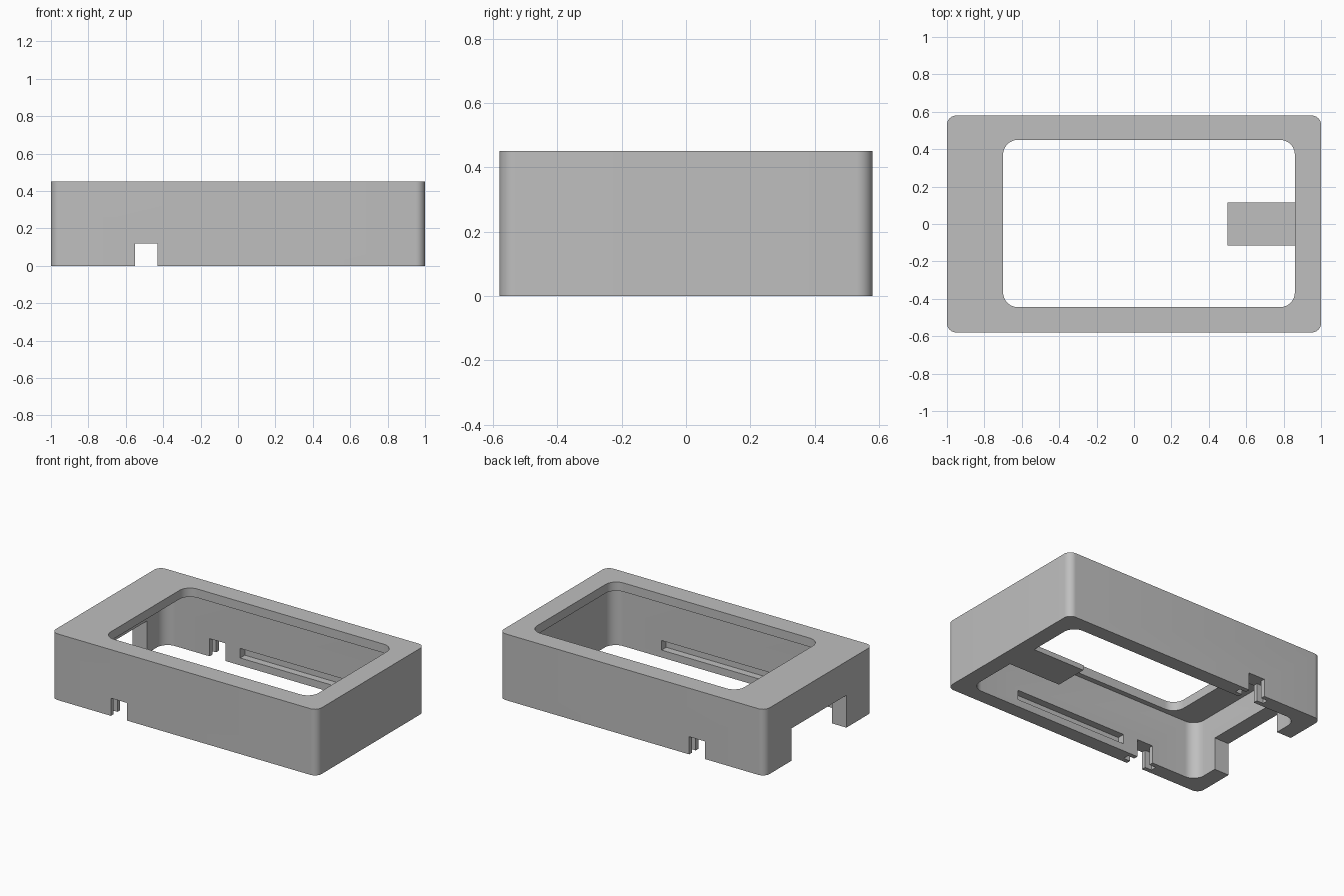
import bpy, bmesh, math

if "Cube" in bpy.data.objects:
    bpy.data.objects.remove(bpy.data.objects["Cube"])

grey = bpy.data.materials.new("light_grey")
grey.diffuse_color = (0.52, 0.52, 0.52, 1)
grey.use_nodes = True
grey.node_tree.nodes["Principled BSDF"].inputs["Base Color"].default_value = grey.diffuse_color


def block(name, x0, x1, y0, y1, z0, z1, r=0.0, segs=10):
    """Upright block with optional rounded vertical corners."""
    pts = []
    for cx, cy, a in ((x1 - r, y1 - r, 0), (x0 + r, y1 - r, 90),
                      (x0 + r, y0 + r, 180), (x1 - r, y0 + r, 270)):
        for i in range(segs + 1 if r else 1):
            t = math.radians(a + 90 * i / segs)
            pts.append((cx + r * math.cos(t), cy + r * math.sin(t)))
    bm = bmesh.new()
    face = bm.faces.new([bm.verts.new((x, y, z0)) for x, y in pts])
    ext = bmesh.ops.extrude_face_region(bm, geom=[face])
    top = [v for v in ext["geom"] if isinstance(v, bmesh.types.BMVert)]
    bmesh.ops.translate(bm, verts=top, vec=(0, 0, z1 - z0))
    bmesh.ops.recalc_face_normals(bm, faces=bm.faces)
    me = bpy.data.meshes.new(name)
    bm.to_mesh(me)
    bm.free()
    me.materials.append(grey)
    ob = bpy.data.objects.new(name, me)
    bpy.context.collection.objects.link(ob)
    return ob


# Outer case body
case = block("case_shell", -1, 1, -0.58, 0.58, 0, 0.45, 0.05)

# Hollow inside, lid window and cable opening in the left wall
cutters = [
    block("cavity_cutter", -0.89, 0.89, -0.48, 0.48, -0.1, 0.39, 0.08),
    block("window_cutter", -0.70, 0.86, -0.445, 0.45, 0.3, 0.6, 0.08),
    block("cable_cutter", -1.1, -0.8, -0.295, 0.295, -0.1, 0.22),
]
# Side wall cuts, the same at front and back
for s, side in ((-1, "front"), (1, "back")):
    def wall(name, x0, x1, ya, yb, z0, z1):
        y0, y1 = sorted((s * ya, s * yb))
        cutters.append(block(f"{side}_{name}_cutter", x0, x1, y0, y1, z0, z1))
    wall("notch", -0.55, -0.43, 0.40, 0.70, -0.1, 0.12)      # through notch
    wall("clip_slot", -0.60, -0.38, 0.51, 0.55, -0.1, 0.12)  # wider slot inside the wall
    wall("groove", -0.32, 0.52, 0.40, 0.53, 0.05, 0.115)     # long inner groove

for c in cutters:
    m = case.modifiers.new(c.name, "BOOLEAN")
    m.operation, m.solver, m.object = "DIFFERENCE", "EXACT", c

# Bake the cuts and remove the cutters
bpy.context.view_layer.update()
dg = bpy.context.evaluated_depsgraph_get()
case_mesh = bpy.data.meshes.new_from_object(case.evaluated_get(dg))
case.modifiers.clear()
case.data = case_mesh
for c in cutters:
    bpy.data.objects.remove(c)

# Flat tab reaching inward from the right wall
block("support_tab", 0.50, 0.90, -0.115, 0.115, 0, 0.035)

# Smooth rounded corners, sharp edges
bpy.ops.object.select_all(action="DESELECT")
case.select_set(True)
bpy.context.view_layer.objects.active = case
bpy.ops.object.shade_smooth_by_angle(angle=math.radians(30))
